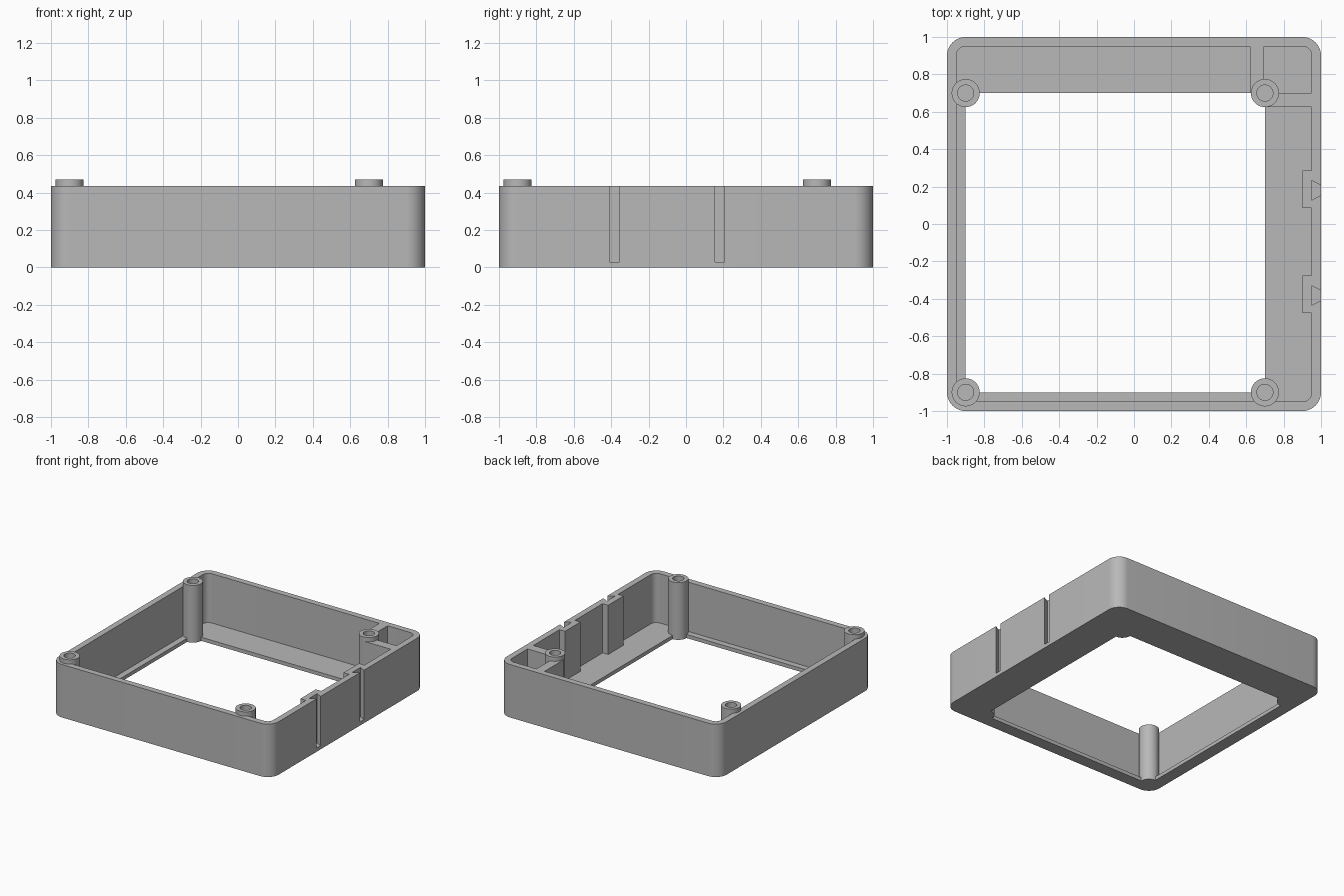
import bpy, bmesh, math

if "Cube" in bpy.data.objects:
    bpy.data.objects.remove(bpy.data.objects["Cube"])

RIM, FLOOR, BOSS_TOP = 0.435, 0.03, 0.47

grey = bpy.data.materials.new("plain grey")
grey.diffuse_color = (0.48, 0.48, 0.48, 1)
grey.use_nodes = True
grey.node_tree.nodes["Principled BSDF"].inputs["Base Color"].default_value = grey.diffuse_color


def prism(name, pts, z0, z1):
    """Extrude a counter-clockwise outline from z0 to z1."""
    bm = bmesh.new()
    low = [bm.verts.new((x, y, z0)) for x, y in pts]
    high = [bm.verts.new((x, y, z1)) for x, y in pts]
    bm.faces.new(low[::-1])
    bm.faces.new(high)
    n = len(pts)
    for i in range(n):
        j = (i + 1) % n
        bm.faces.new((low[i], low[j], high[j], high[i]))
    mesh = bpy.data.meshes.new(name)
    bm.to_mesh(mesh)
    bm.free()
    mesh.materials.append(grey)
    obj = bpy.data.objects.new(name, mesh)
    bpy.context.collection.objects.link(obj)
    return obj


def rect(x0, x1, y0, y1):
    return [(x0, y0), (x1, y0), (x1, y1), (x0, y1)]


def rounded(half, r, steps=10):
    pts = []
    for q, (sx, sy) in enumerate([(1, 1), (-1, 1), (-1, -1), (1, -1)]):
        for i in range(steps + 1):
            a = (q + i / steps) * math.pi / 2
            pts.append((sx * (half - r) + r * math.cos(a),
                        sy * (half - r) + r * math.sin(a)))
    return pts


def circle(cx, cy, r, n=40):
    return [(cx + r * math.cos(2 * math.pi * i / n),
             cy + r * math.sin(2 * math.pi * i / n)) for i in range(n)]


def combine(target, tool, operation):
    """Apply a boolean and remove the tool."""
    mod = target.modifiers.new("join", 'BOOLEAN')
    mod.operation, mod.solver, mod.object = operation, 'EXACT', tool
    bpy.context.view_layer.objects.active = target
    bpy.ops.object.modifier_apply(modifier=mod.name)
    bpy.data.objects.remove(tool)


# Rounded tray: thin walls and a floor with a large offset opening
frame = prism("enclosure_frame", rounded(1.0, 0.1), 0, RIM)
combine(frame, prism("cavity", rounded(0.95, 0.05), FLOOR, 0.6), 'DIFFERENCE')
combine(frame, prism("opening", rect(-0.9, 0.7, -0.9, 0.7), -0.1, 0.2), 'DIFFERENCE')

# Two ribs closing off the back right corner
combine(frame, prism("back_rib", rect(0.62, 0.695, 0.7, 0.97), 0.01, RIM), 'UNION')
combine(frame, prism("side_rib", rect(0.7, 0.97, 0.625, 0.7), 0.01, RIM), 'UNION')

# Thickened pads on the right wall, each with a dovetail slot outside
for pad_y, slot_y in ((0.185, 0.18), (-0.375, -0.382)):
    combine(frame, prism("slot_pad", rect(0.9, 0.97, pad_y - 0.1, pad_y + 0.1),
                         0.01, RIM), 'UNION')
    slot = [(0.95, slot_y - 0.052), (1.02, slot_y - 0.016),
            (1.02, slot_y + 0.016), (0.95, slot_y + 0.052)]
    combine(frame, prism("dovetail_slot", slot, FLOOR, 0.6), 'DIFFERENCE')

# Screw bosses with blind holes at the corners of the opening
for x in (-0.9, 0.7):
    for y in (-0.9, 0.7):
        combine(frame, prism("screw_boss", circle(x, y, 0.075), 0, BOSS_TOP), 'UNION')
        combine(frame, prism("screw_hole", circle(x, y, 0.043), 0.2, 0.6), 'DIFFERENCE')

bpy.ops.object.select_all(action='DESELECT')
frame.select_set(True)
bpy.context.view_layer.objects.active = frame
bpy.ops.object.shade_smooth_by_angle(angle=math.radians(30))
